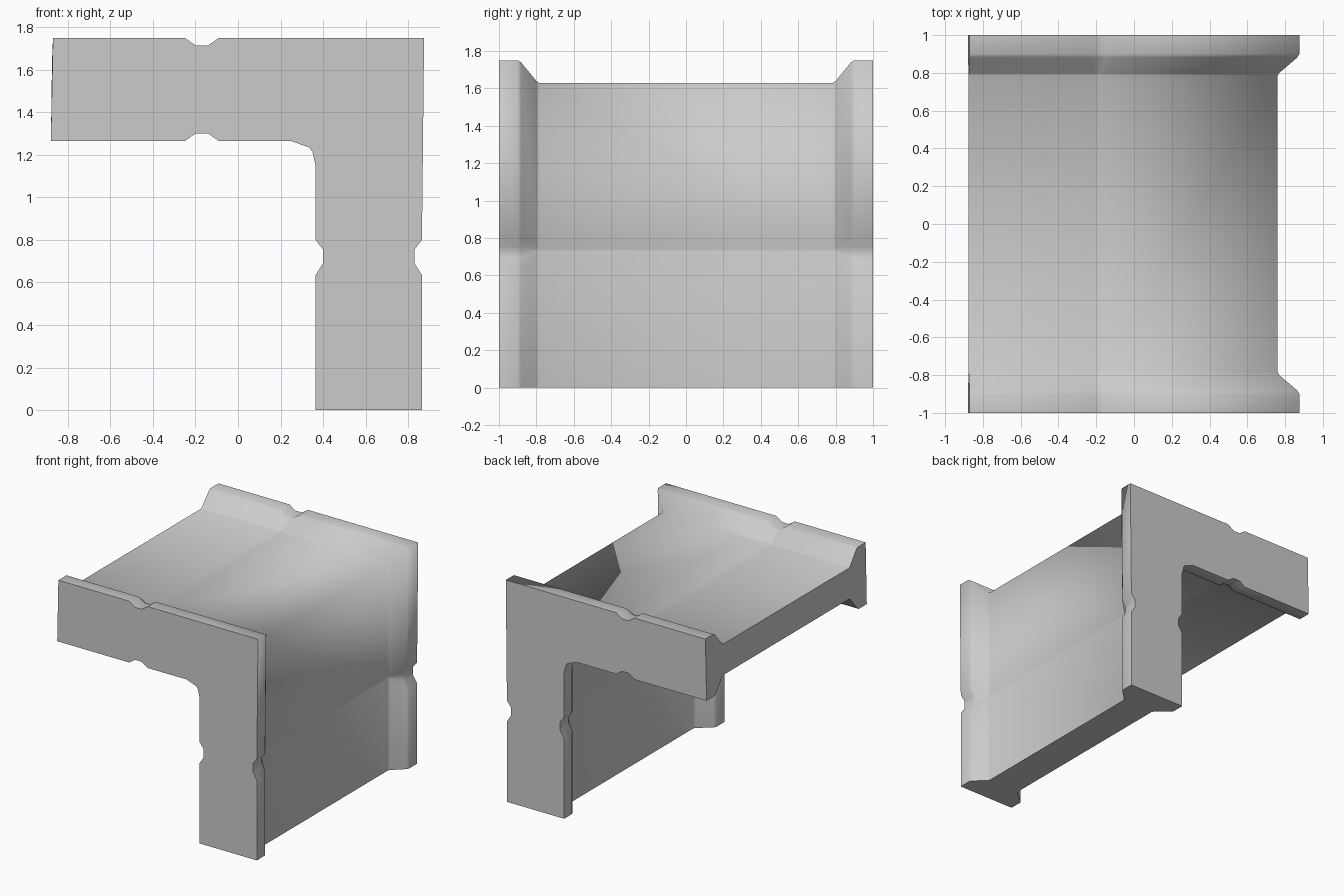
import bpy, bmesh, math

# Corner cross-section: (flange x, flange z, recessed x, recessed z)
PROFILE = [
    # top side, with shallow notch that fades out in the recess
    (-0.87, 1.75, -0.875, 1.63), (-0.25, 1.75, -0.21, 1.63),
    (-0.20, 1.715, -0.195, 1.627), (-0.14, 1.715, -0.18, 1.627),
    (-0.09, 1.75, -0.165, 1.63), (0.875, 1.75, 0.76, 1.63),
    # outer side
    (0.865, 0.80, 0.76, 0.755), (0.83, 0.755, 0.757, 0.74),
    (0.83, 0.69, 0.757, 0.73), (0.865, 0.635, 0.76, 0.715), (0.865, 0, 0.76, 0),
    # inner side
    (0.365, 0, 0.485, 0), (0.365, 0.635, 0.485, 0.715),
    (0.40, 0.69, 0.488, 0.73), (0.40, 0.755, 0.488, 0.74),
    (0.365, 0.80, 0.485, 0.755), (0.365, 1.15, 0.485, 1.25),
    (0.35, 1.215, 0.47, 1.335), (0.335, 1.235, 0.455, 1.355),
    (0.25, 1.265, 0.37, 1.385),
    # underside
    (-0.09, 1.265, -0.165, 1.385), (-0.14, 1.30, -0.18, 1.388),
    (-0.20, 1.30, -0.195, 1.388), (-0.25, 1.265, -0.21, 1.385),
    (-0.88, 1.265, -0.875, 1.385),
]

# Stations along the length: (y, blend from flange to recess), mirrored
half = [(1.0, 0), (0.9, 0), (0.882, 0.09), (0.8, 0.92), (0.785, 1)]
stations = [(-y, t) for y, t in half] + half[::-1]

# Loft the wall corner
bm = bmesh.new()
rings = [[bm.verts.new((a + (c - a) * t, y, b + (d - b) * t)) for a, b, c, d in PROFILE]
         for y, t in stations]
n = len(PROFILE)
for r0, r1 in zip(rings, rings[1:]):
    for i in range(n):
        j = (i + 1) % n
        bm.faces.new((r0[i], r0[j], r1[j], r1[i]))
bm.faces.new(rings[0])
bm.faces.new(rings[-1][::-1])
bmesh.ops.recalc_face_normals(bm, faces=bm.faces)

# Smooth the recess bends; keep wall ends and end caps crisp
corner = {r[5] for r in rings}
for f in bm.faces:
    f.smooth = True
for e in bm.edges:
    outer_bend = all(v in corner for v in e.verts)
    e.smooth = outer_bend or e.calc_face_angle(0) < math.radians(60)

mesh = bpy.data.meshes.new("wall_corner")
bm.to_mesh(mesh)
bm.free()
wall = bpy.data.objects.new("wall_corner", mesh)
bpy.context.collection.objects.link(wall)
